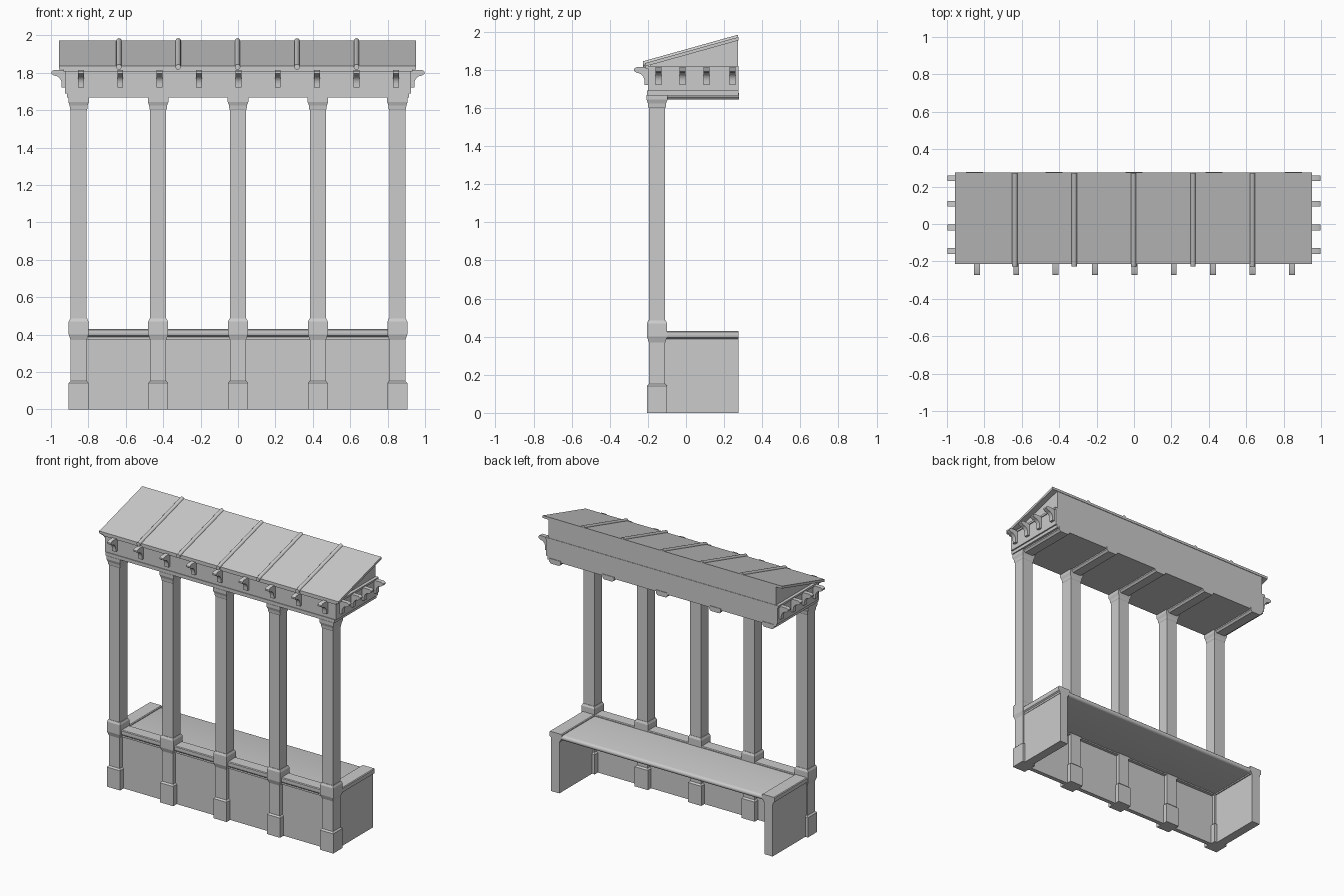
import bpy, bmesh, math
from mathutils import Vector

cube = bpy.data.objects.get("Cube")
if cube:
    bpy.data.objects.remove(cube, do_unlink=True)

stone = bpy.data.materials.new("grey_stone")
stone.use_nodes = True
GREY = (0.6, 0.6, 0.6, 1)
stone.diffuse_color = GREY
stone.node_tree.nodes["Principled BSDF"].inputs["Base Color"].default_value = GREY

BACK = 0.275
PILLAR_Y = -0.152
PILLARS = [-0.852, -0.427, 0, 0.427, 0.852]


def make(name, rings, smooth=False):
    """Skin a list of equal-length point rings and cap both ends."""
    bm = bmesh.new()
    loops = [[bm.verts.new(p) for p in ring] for ring in rings]
    n = len(loops[0])
    for a, b in zip(loops, loops[1:]):
        for i in range(n):
            j = (i + 1) % n
            bm.faces.new((a[i], a[j], b[j], b[i]))
    bm.faces.new(loops[0])
    bm.faces.new(loops[-1])
    bmesh.ops.recalc_face_normals(bm, faces=bm.faces)
    mesh = bpy.data.meshes.new(name)
    bm.to_mesh(mesh)
    bm.free()
    mesh.materials.append(stone)
    ob = bpy.data.objects.new(name, mesh)
    bpy.context.collection.objects.link(ob)
    if smooth:
        bpy.ops.object.select_all(action='DESELECT')
        ob.select_set(True)
        bpy.context.view_layer.objects.active = ob
        bpy.ops.object.shade_smooth_by_angle(angle=math.radians(35))
    return ob


def box(name, x0, x1, y0, y1, z0, z1):
    return make(name, [[(x0, y0, z), (x1, y0, z), (x1, y1, z), (x0, y1, z)] for z in (z0, z1)])


def along_x(name, profile, x0, x1, smooth=False):
    return make(name, [[(x, y, z) for y, z in profile] for x in (x0, x1)], smooth)


def along_y(name, profile, y0, y1, smooth=False):
    return make(name, [[(x, y, z) for x, z in profile] for y in (y0, y1)], smooth)


# Pillars: square sections stacked from foot to capital (height, half width)
SECTIONS = [(0, .053), (.142, .053), (.152, .043), (.37, .043), (.40, .053), (.47, .053),
            (.485, .046), (.485, .043), (1.6, .043), (1.605, .046), (1.625, .048),
            (1.645, .055), (1.668, .055)]
for i, px in enumerate(PILLARS):
    make(f"pillar_{i + 1}", [[(px + sx * h, PILLAR_Y + sy * h, z)
                              for sx, sy in ((-1, -1), (1, -1), (1, 1), (-1, 1))]
                             for z, h in SECTIONS])

# Bench: front panel, end walls, moulded copings and seat
box("bench_front_panel", -0.85, 0.85, -0.165, -0.135, 0, 0.385)


def coping(centre, half):
    steps = [(.012, .375), (.012, .388), (.003, .395), (0, .405), (0, .425), (.005, .43)]
    return [(centre - half + d, z) for d, z in steps] + [(centre + half - d, z) for d, z in reversed(steps)]


along_x("front_coping", coping(-0.145, 0.045), -0.85, 0.85)
for side, s in (("left", 1), ("right", -1)):
    box(f"{side}_bench_end", *sorted((s * .82, s * .885)), -0.15, BACK, 0, 0.38)
    along_y(f"{side}_coping", coping(s * .85, .05), -0.15, BACK)
nose = [(BACK - .018 + .018 * math.cos(a), .402 + .018 * math.sin(a))
        for a in (math.radians(d) for d in range(-90, 91, 30))]
along_x("seat", [(-0.12, .384)] + nose + [(-0.12, .42)], -0.83, 0.83, True)

# Entablature
box("architrave", -0.915, 0.915, -0.205, BACK, 1.667, 1.692)
box("frieze", -0.925, 0.925, -0.2, BACK, 1.69, 1.81)
box("cornice", -0.932, 0.932, -0.212, BACK, 1.808, 1.822)

# Ceiling beams running back from each pillar
for i, px in enumerate(PILLARS):
    half = [(.046, 1.68), (.046, 1.658), (.034, 1.645)]
    along_y(f"ceiling_beam_{i + 1}", [(px + x, z) for x, z in half] +
            [(px - x, z) for x, z in reversed(half)], -0.12, 0.279)


# Curved brackets under the eaves (distance out from the wall, height)
def bracket(name, base, out):
    across = Vector((-out.y, out.x, 0)) * 0.0155
    under = [(.058 - .04 * math.sin(a), 1.742 + .043 * math.cos(a))
             for a in (math.radians(d) for d in range(0, 91, 18))]
    shape = [(-.01, 1.815), (.06, 1.815), (.073, 1.806), (.073, 1.795)] + under
    shape += [(.018, 1.722), (-.01, 1.722)]
    rings = [[base + out * d + across * k + Vector((0, 0, z)) for d, z in shape] for k in (-1, 1)]
    make(name, rings, True)


for i in range(9):
    bracket(f"front_bracket_{i + 1}", Vector((-0.84 + i * 0.2105, -0.2, 0)), Vector((0, -1, 0)))
for side, s in (("left", 1), ("right", -1)):
    for i, y in enumerate((-0.145, -0.018, 0.108, 0.245)):
        bracket(f"{side}_bracket_{i + 1}", Vector((s * 0.925, y, 0)), Vector((s, 0, 0)))

# Sloping roof: solid gable wedge, thin slab and rounded seam rolls
EAVE_Y, EAVE_Z, RIDGE_Z = -0.215, 1.836, 1.973
along_x("gable_wedge", [(-0.19, 1.815), (BACK - .003, 1.815), (BACK - .003, 1.96), (-0.19, 1.828)], -0.91, 0.91)
along_x("roof_slab", [(EAVE_Y, EAVE_Z - .018), (BACK, RIDGE_Z - .018),
                      (BACK, RIDGE_Z), (EAVE_Y, EAVE_Z)], -0.958, 0.953)
slope = (RIDGE_Z - EAVE_Z) / (BACK - EAVE_Y)
for i in range(5):
    cx = -0.637 + i * 0.3175
    rings = []
    for y in (EAVE_Y - 0.012, BACK - 0.002):
        z = EAVE_Z + slope * (y - EAVE_Y) - .002
        rings.append([(cx + .0145 * math.cos(a), y, z + .0145 * math.sin(a))
                      for a in (math.tau * k / 12 for k in range(12))])
    make(f"roof_roll_{i + 1}", rings, True)
